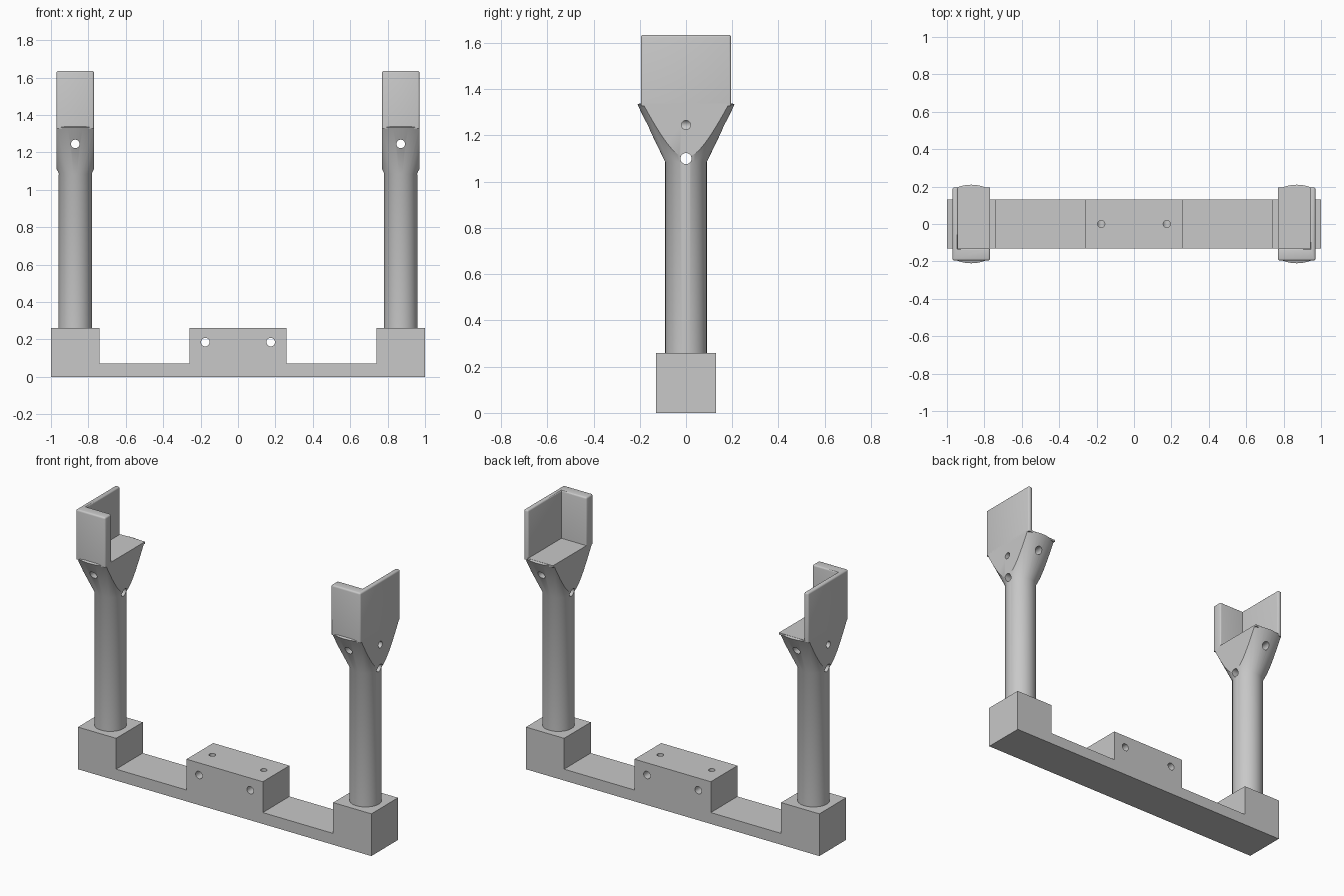
import bpy
import bmesh
import math
from mathutils import Matrix, Vector

cube = bpy.data.objects.get("Cube")
if cube:
    bpy.data.objects.remove(cube, do_unlink=True)

grey = bpy.data.materials.new("light grey plastic")
grey.use_nodes = True
grey.diffuse_color = (0.58, 0.58, 0.58, 1)
grey.node_tree.nodes["Principled BSDF"].inputs["Base Color"].default_value = grey.diffuse_color


def make_object(name, bm):
    bmesh.ops.recalc_face_normals(bm, faces=bm.faces)
    mesh = bpy.data.meshes.new(name)
    bm.to_mesh(mesh)
    bm.free()
    mesh.materials.append(grey)
    obj = bpy.data.objects.new(name, mesh)
    bpy.context.collection.objects.link(obj)
    return obj


def prism(name, outline, offset, bevel=0.0):
    """Extrude a closed outline of 3D points; optionally round convex edges above the bottom."""
    bm = bmesh.new()
    face = bm.faces.new([bm.verts.new(p) for p in outline])
    grown = bmesh.ops.extrude_face_region(bm, geom=[face], use_keep_orig=True)
    top = [v for v in grown["geom"] if isinstance(v, bmesh.types.BMVert)]
    bmesh.ops.translate(bm, verts=top, vec=offset)
    bmesh.ops.recalc_face_normals(bm, faces=bm.faces)
    if bevel:
        low = min(v.co.z for v in bm.verts)
        edges = [e for e in bm.edges if e.is_convex
                 and max(v.co.z for v in e.verts) > low + 0.01]
        bmesh.ops.bevel(bm, geom=edges, offset=bevel, segments=3,
                        profile=0.5, affect='EDGES')
    return make_object(name, bm)


def box(name, x0, x1, y0, y1, z0, z1):
    x0, x1 = sorted((x0, x1))
    return prism(name, [(x0, y0, z0), (x1, y0, z0), (x1, y1, z0), (x0, y1, z0)], (0, 0, z1 - z0))


def rod(start, end, radius):
    """Round drill cutter between two points."""
    a, b = Vector(start), Vector(end)
    axis = b - a
    bm = bmesh.new()
    turn = axis.to_track_quat('Z', 'Y').to_matrix().to_4x4()
    bmesh.ops.create_cone(bm, cap_ends=True, segments=24, radius1=radius, radius2=radius,
                          depth=axis.length, matrix=Matrix.Translation((a + b) / 2) @ turn)
    return make_object("drill", bm)


def cut(obj, cutter, operation='DIFFERENCE'):
    cutter.hide_render = True
    mod = obj.modifiers.new("cut", 'BOOLEAN')
    mod.operation, mod.solver, mod.object = operation, 'EXACT', cutter
    bpy.context.view_layer.objects.active = obj
    bpy.ops.object.modifier_apply(modifier=mod.name)
    bpy.data.objects.remove(cutter, do_unlink=True)


def lathe(name, x, profile, steps=64):
    bm = bmesh.new()
    rings = [[bm.verts.new((x + r * math.cos(math.tau * i / steps),
                            r * math.sin(math.tau * i / steps), z))
              for i in range(steps)] for r, z in profile]
    for a, b in zip(rings, rings[1:]):
        for i in range(steps):
            j = (i + 1) % steps
            bm.faces.new((a[i], a[j], b[j], b[i]))
    bm.faces.new(rings[0])
    bm.faces.new(rings[-1])
    return make_object(name, bm)


def smooth(obj):
    bpy.ops.object.select_all(action='DESELECT')
    obj.select_set(True)
    bpy.context.view_layer.objects.active = obj
    bpy.ops.object.shade_smooth_by_angle(angle=math.radians(30))


# Base bar with raised middle and end blocks
half = [(1, 0), (1, 0.26), (0.74, 0.26), (0.74, 0.07), (0.26, 0.07), (0.26, 0.26)]
outline = half + [(-x, z) for x, z in reversed(half)]
base = prism("base_bar", [(x, -0.13, z) for x, z in outline], (0, 0.26, 0))
for x in (-0.175, 0.175):
    cut(base, rod((x, -0.3, 0.185), (x, 0.3, 0.185), 0.023))
    cut(base, rod((x, 0, 0.185), (x, 0, 0.4), 0.019))
smooth(base)

for side, label in ((1, "left"), (-1, "right")):
    mid, outer, inner = side * 0.87, side * 0.97, side * 0.77

    # Round post flaring into a flat-sided head
    post = lathe(label + "_post", mid,
                 [(0.09, 0.2), (0.09, 1.085), (0.21, 1.334), (0.2, 1.339)])
    cut(post, box("slab", inner, outer, -0.5, 0.5, 0, 2), 'INTERSECT')
    cut(post, rod((mid - 0.3, 0, 1.1), (mid + 0.3, 0, 1.1), 0.024))
    cut(post, rod((mid, -0.4, 1.245), (mid, 0.4, 1.245), 0.023))
    cut(post, rod((mid, 0, 1.245), (mid + side * 0.3, 0, 1.245), 0.02))
    smooth(post)

    # Cradle floor and L-shaped wall
    box(label + "_cradle_floor", inner, side * 0.95, -0.18, 0.195, 1.328, 1.34)
    lip = side * 0.94
    corner = [(outer, -0.195), (outer, 0.195), (lip, 0.195),
              (lip, -0.13), (inner, -0.13), (inner, -0.195)]
    wall = prism(label + "_cradle_wall", [(x, y, 1.328) for x, y in corner],
                 (0, 0, 0.307), bevel=0.01)
    smooth(wall)
